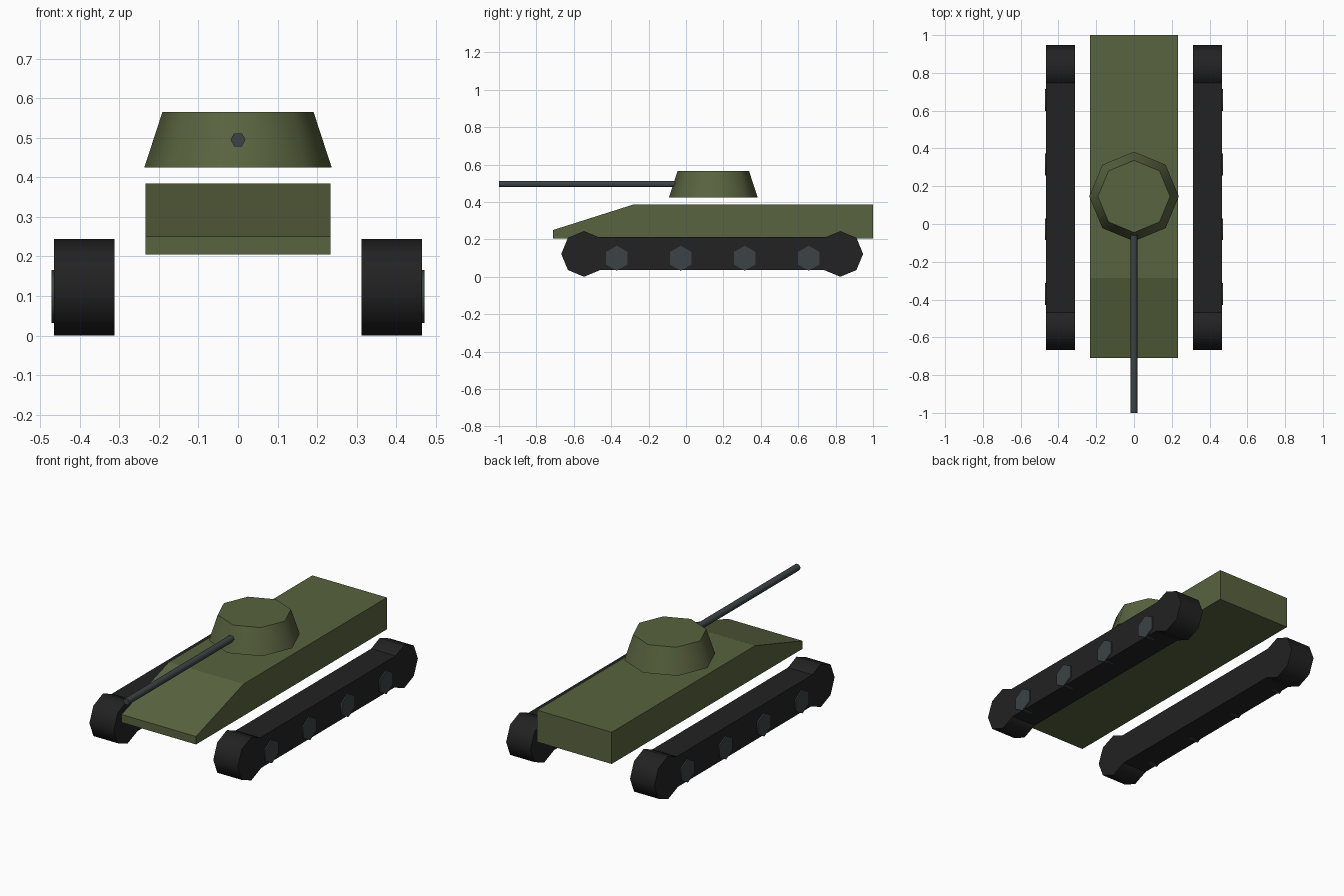
import bpy
import bmesh
import math
from mathutils import Matrix

cube = bpy.data.objects.get("Cube")
if cube:
    bpy.data.objects.remove(cube, do_unlink=True)


def material(name, rgb):
    mat = bpy.data.materials.new(name)
    mat.use_nodes = True
    mat.diffuse_color = (*rgb, 1)
    mat.node_tree.nodes["Principled BSDF"].inputs["Base Color"].default_value = (*rgb, 1)
    return mat


olive = material("olive green", (0.1, 0.125, 0.05))
rubber = material("track black", (0.016, 0.016, 0.016))
steel = material("dark steel", (0.045, 0.057, 0.06))


def add_object(name, bm, mat, smooth=False):
    bmesh.ops.recalc_face_normals(bm, faces=bm.faces)
    mesh = bpy.data.meshes.new(name)
    bm.to_mesh(mesh)
    bm.free()
    mesh.materials.append(mat)
    obj = bpy.data.objects.new(name, mesh)
    bpy.context.collection.objects.link(obj)
    if smooth:
        bpy.ops.object.select_all(action="DESELECT")
        obj.select_set(True)
        bpy.context.view_layer.objects.active = obj
        bpy.ops.object.shade_smooth_by_angle(angle=math.radians(65))
    return obj


def prism(name, profile, x0, x1, mat):
    """Extrude a (y, z) side profile along x."""
    bm = bmesh.new()
    face = bm.faces.new([bm.verts.new((x0, y, z)) for y, z in profile])
    ext = bmesh.ops.extrude_face_region(bm, geom=[face])
    verts = [v for v in ext["geom"] if isinstance(v, bmesh.types.BMVert)]
    bmesh.ops.translate(bm, verts=verts, vec=(x1 - x0, 0, 0))
    return add_object(name, bm, mat)


def cylinder(name, sides, r1, r2, depth, centre, mat, axis="Z", spin=0):
    """Low-sided cylinder or cone frustum along the given axis."""
    turn = {"X": Matrix.Rotation(math.pi / 2, 4, "Y"),
            "Y": Matrix.Rotation(math.pi / 2, 4, "X"),
            "Z": Matrix.Identity(4)}[axis]
    bm = bmesh.new()
    bmesh.ops.create_cone(bm, cap_ends=True, segments=sides, radius1=r1, radius2=r2,
                          depth=depth,
                          matrix=Matrix.Translation(centre) @ turn @ Matrix.Rotation(spin, 4, "Z"))
    return add_object(name, bm, mat, smooth=True)


# Hull with sloped front plate
prism("hull", [(-0.71, 0.205), (1, 0.205), (1, 0.385), (-0.285, 0.385), (-0.71, 0.25)],
      -0.234, 0.234, olive)

# Turret and gun
cylinder("turret", 8, 0.237, 0.191, 0.141, (0, 0.146, 0.495), olive)
cylinder("gun_barrel", 6, 0.019, 0.019, 1.0, (0, -0.5, 0.495), steel, "Y", math.pi / 6)
# the barrel hexagon has its corners pointing sideways
bpy.data.objects["gun_barrel"].data.transform(
    Matrix.Translation((0, -0.5, 0.495)) @ Matrix.Rotation(math.pi / 6, 4, "Y")
    @ Matrix.Translation((0, 0.5, -0.495))) if abs(max(
        v.co.x for v in bpy.data.objects["gun_barrel"].data.vertices) - 0.019) > 0.001 else None

# Tracks, end drums and road wheels on both sides
inner, outer = 0.312, 0.465
for side, s in (("right", -1), ("left", 1)):
    mid = s * (inner + outer) / 2
    prism(side + "_track", [(-0.545, 0.037), (0.825, 0.037), (0.825, 0.212), (-0.545, 0.212)],
          s * inner, s * outer, rubber)
    for end, y in (("front", -0.545), ("rear", 0.825)):
        cylinder(f"{side}_{end}_drum", 8, 0.122, 0.122, outer - inner,
                 (mid, y, 0.122), rubber, "X")
    for i in range(4):
        cylinder(f"{side}_road_wheel_{i + 1}", 6, 0.067, 0.067, 0.06,
                 (s * 0.442, -0.37 + i * 0.342, 0.099), steel, "X",
                 0)
        # keep a corner of each wheel pointing up
        wheel = bpy.data.objects[f"{side}_road_wheel_{i + 1}"]
        if max(v.co.z for v in wheel.data.vertices) < 0.16:
            c = wheel.data.vertices[0].co.copy()
            pivot = (s * 0.442, -0.37 + i * 0.342, 0.099)
            wheel.data.transform(Matrix.Translation(pivot) @ Matrix.Rotation(math.pi / 6, 4, "X")
                                 @ Matrix.Translation([-p for p in pivot]))
